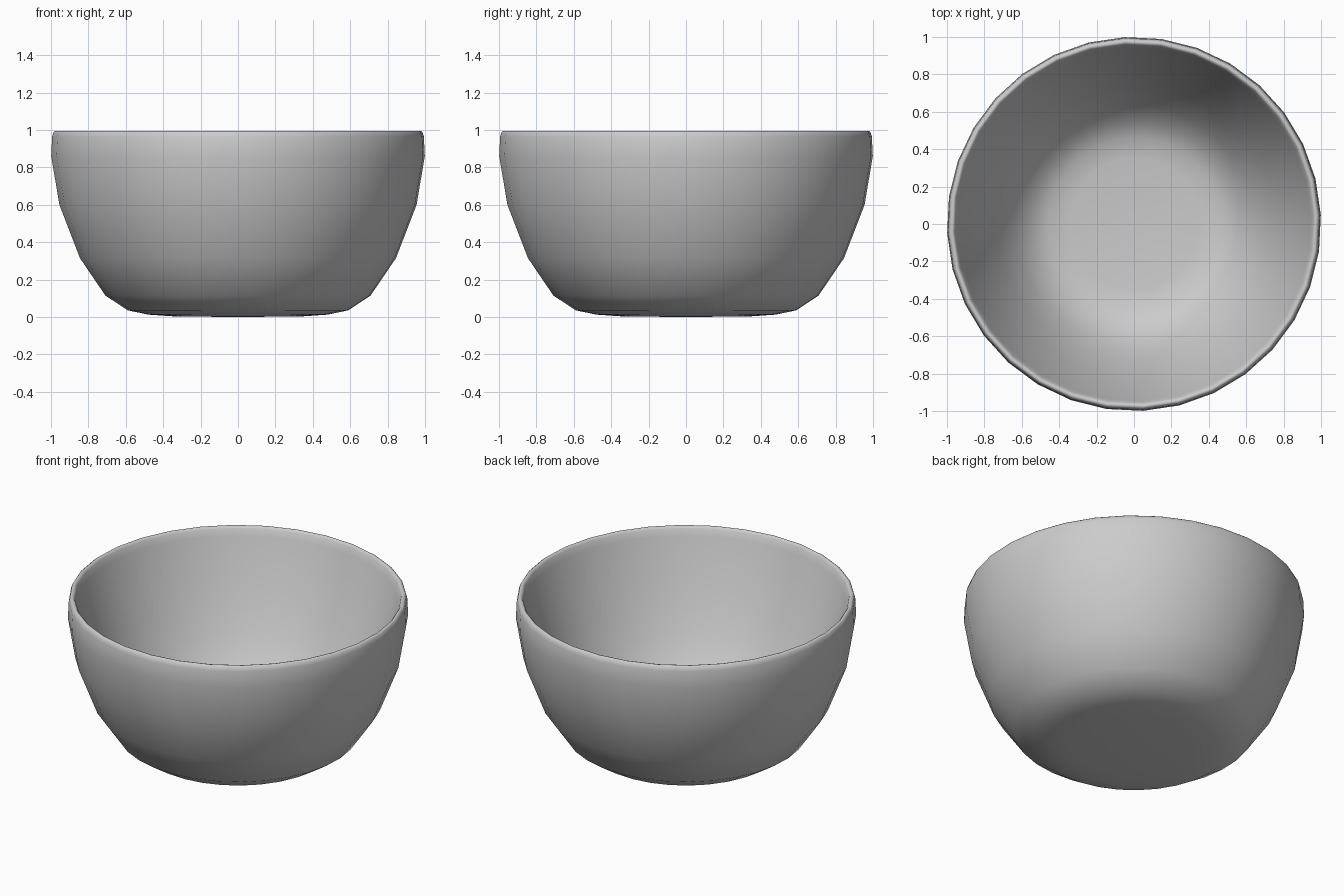
import bpy
import bmesh
from math import cos, sin, pi

cube = bpy.data.objects.get("Cube")
if cube:
    bpy.data.objects.remove(cube, do_unlink=True)

SIDES = 32
TURN = pi / 2 / SIDES  # quarter-step rotation of the facets

# Radius and height, from the underside, over the rim, down to the floor
OUTER = [(0.35, 0.004), (0.48, 0.013), (0.59, 0.036), (0.71, 0.115),
         (0.846, 0.315), (0.956, 0.6), (1.0, 0.86), (0.995, 0.965)]
RIM = [(0.988, 0.988), (0.979, 0.995), (0.968, 0.993), (0.96, 0.983)]
INNER = [(0.947, 0.94), (0.89, 0.77), (0.81, 0.56), (0.73, 0.385),
         (0.64, 0.23), (0.55, 0.13), (0.46, 0.083), (0.35, 0.068)]

# Glazed clay colour
clay = bpy.data.materials.new("grey_clay")
clay.use_nodes = True
grey = (0.6, 0.6, 0.6, 1)
clay.diffuse_color = grey
clay.node_tree.nodes["Principled BSDF"].inputs["Base Color"].default_value = grey


def lathe(name, profile, bottom, floor):
    """Turn a profile around z and close it with a pole at each end."""
    bm = bmesh.new()
    angles = [2 * pi * i / SIDES + TURN for i in range(SIDES)]
    rings = [[bm.verts.new((r * cos(a), r * sin(a), z)) for a in angles]
             for r, z in profile]
    under, over = bm.verts.new((0, 0, bottom)), bm.verts.new((0, 0, floor))
    for i in range(SIDES):
        j = (i + 1) % SIDES
        for low, high in zip(rings, rings[1:]):
            bm.faces.new((low[i], low[j], high[j], high[i]))
        bm.faces.new((under, rings[0][j], rings[0][i]))
        bm.faces.new((over, rings[-1][i], rings[-1][j]))
    bmesh.ops.recalc_face_normals(bm, faces=bm.faces)
    for face in bm.faces:
        face.smooth = True
    mesh = bpy.data.meshes.new(name)
    bm.to_mesh(mesh)
    bm.free()
    mesh.materials.append(clay)
    obj = bpy.data.objects.new(name, mesh)
    bpy.context.collection.objects.link(obj)
    return obj


# Bowl wall, rim, floor and underside in one turned piece
bowl = lathe("bowl", OUTER + RIM + INNER, 0, 0.065)
